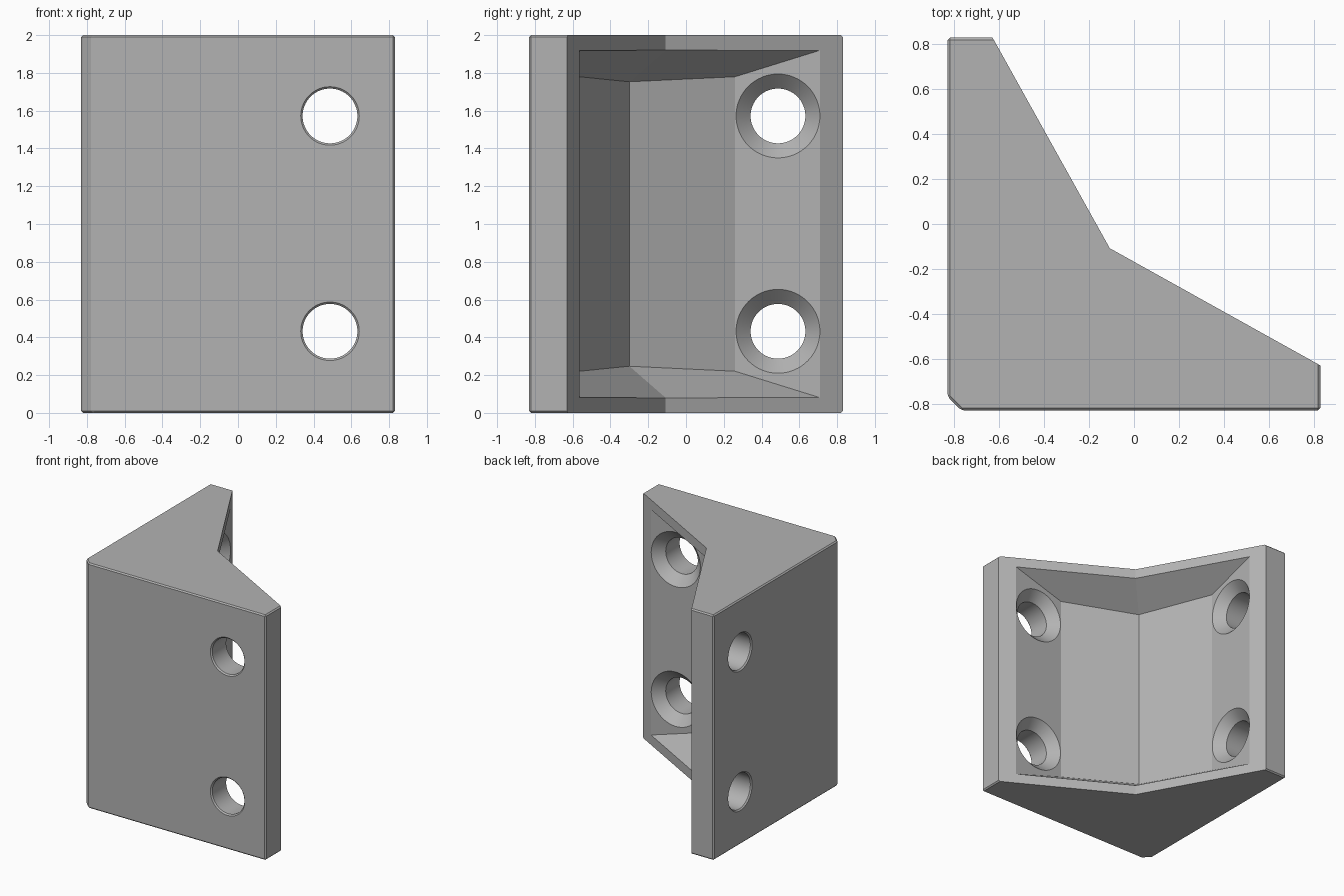
import bpy, bmesh, math
from mathutils import Matrix, Vector

cube = bpy.data.objects.get("Cube")
if cube:
    bpy.data.objects.remove(cube, do_unlink=True)

HEIGHT = 2.0
HALF = 0.83          # half width of the bracket
FOLD = -0.108        # where the two sloping faces meet
TIP = 0.63           # inner corner of each arm end
PLATE = -0.564       # inside surface of each screw plate
LIP = 0.08           # rim left above and below the pocket
CHAMFER = 0.01

grey = bpy.data.materials.new("plain grey")
grey.use_nodes = True
grey.diffuse_color = (0.45, 0.45, 0.45, 1)
grey.node_tree.nodes["Principled BSDF"].inputs["Base Color"].default_value = grey.diffuse_color


def make_object(name, bm):
    bmesh.ops.recalc_face_normals(bm, faces=bm.faces[:])
    mesh = bpy.data.meshes.new(name)
    bm.to_mesh(mesh)
    bm.free()
    mesh.materials.append(grey)
    obj = bpy.data.objects.new(name, mesh)
    bpy.context.collection.objects.link(obj)
    return obj


def cut(target, cutter):
    mod = target.modifiers.new("cut", 'BOOLEAN')
    mod.operation = 'DIFFERENCE'
    mod.solver = 'EXACT'
    mod.object = cutter
    bpy.context.view_layer.objects.active = target
    bpy.ops.object.modifier_apply(modifier=mod.name)
    bpy.data.objects.remove(cutter, do_unlink=True)


# Corner body: extruded plan with chamfered outer edges
plan = [(-HALF, HALF), (-HALF, -0.77), (-0.77, -HALF), (HALF, -HALF),
        (HALF, -TIP), (FOLD, FOLD), (-TIP, HALF)]
bm = bmesh.new()
base = bm.faces.new([bm.verts.new((x, y, 0)) for x, y in plan])
top = bmesh.ops.extrude_face_region(bm, geom=[base])["geom"]
bmesh.ops.translate(bm, vec=(0, 0, HEIGHT),
                    verts=[v for v in top if isinstance(v, bmesh.types.BMVert)])
bmesh.ops.recalc_face_normals(bm, faces=bm.faces[:])


def is_slope(face):
    return face.normal.x > 0.2 and face.normal.y > 0.2


outer_edges = [e for e in bm.edges if not any(is_slope(f) for f in e.link_faces)]
bmesh.ops.bevel(bm, geom=outer_edges, offset=CHAMFER, offset_type='OFFSET',
                segments=1, affect='EDGES', clamp_overlap=True)
body = make_object("corner_bracket", bm)

# Pocket: its roof and floor close in with depth below the sloping face
along = Vector((-TIP - FOLD, HALF - FOLD)).normalized()
inward = Vector((-along.y, along.x))


def pocket_point(x, y):
    arm = (x, y) if y >= x else (y, x)
    depth = max(0, (Vector(arm) - Vector((FOLD, FOLD))).dot(inward))
    return x, y, LIP + 0.64 * depth


mouth = (PLATE, 0.71)
plate_end = (PLATE, 0.26)
bm = bmesh.new()
outline = [mouth, plate_end, (-0.3, -0.3), plate_end[::-1], mouth[::-1]]
points = [pocket_point(*p) for p in outline]
points += [(0.9, 0.9, LIP), (FOLD, FOLD, LIP)]
caps = []
for upper in (False, True):
    ring = [bm.verts.new((x, y, HEIGHT - z if upper else z)) for x, y, z in points]
    a, b, c, d, e, g, f = ring
    for corners in ((a, b, c, f), (f, c, d, e), (a, f, e, g)):
        bm.faces.new(corners)
    caps.append(ring[:6])
for i in range(6):
    j = (i + 1) % 6
    bm.faces.new((caps[0][i], caps[0][j], caps[1][j], caps[1][i]))
cut(body, make_object("pocket_cutter", bm))

# Countersunk screw holes: two through each arm
HOLE, SINK = 0.145, 0.222
sections = [(-0.85, HOLE + 0.03), (-HALF + CHAMFER, HOLE),
            (PLATE - SINK + HOLE, HOLE), (PLATE, SINK), (-0.5, SINK)]
bm = bmesh.new()
SIDES = 64
for swap in (False, True):
    for z in (0.432, 1.572):
        rings = []
        for depth, radius in sections:
            ring = []
            for i in range(SIDES):
                t = math.tau * i / SIDES
                p = (depth, 0.487 + radius * math.cos(t))
                p = p[::-1] if swap else p
                ring.append(bm.verts.new((*p, z + radius * math.sin(t))))
            rings.append(ring)
        for r, s in zip(rings, rings[1:]):
            for i in range(SIDES):
                j = (i + 1) % SIDES
                bm.faces.new((r[i], r[j], s[j], s[i]))
        bm.faces.new(rings[0])
        bm.faces.new(rings[-1])
cut(body, make_object("screw_hole_cutter", bm))

# Smooth only the round holes
bpy.ops.object.select_all(action='DESELECT')
body.select_set(True)
bpy.context.view_layer.objects.active = body
bpy.ops.object.shade_smooth_by_angle(angle=math.radians(15))
